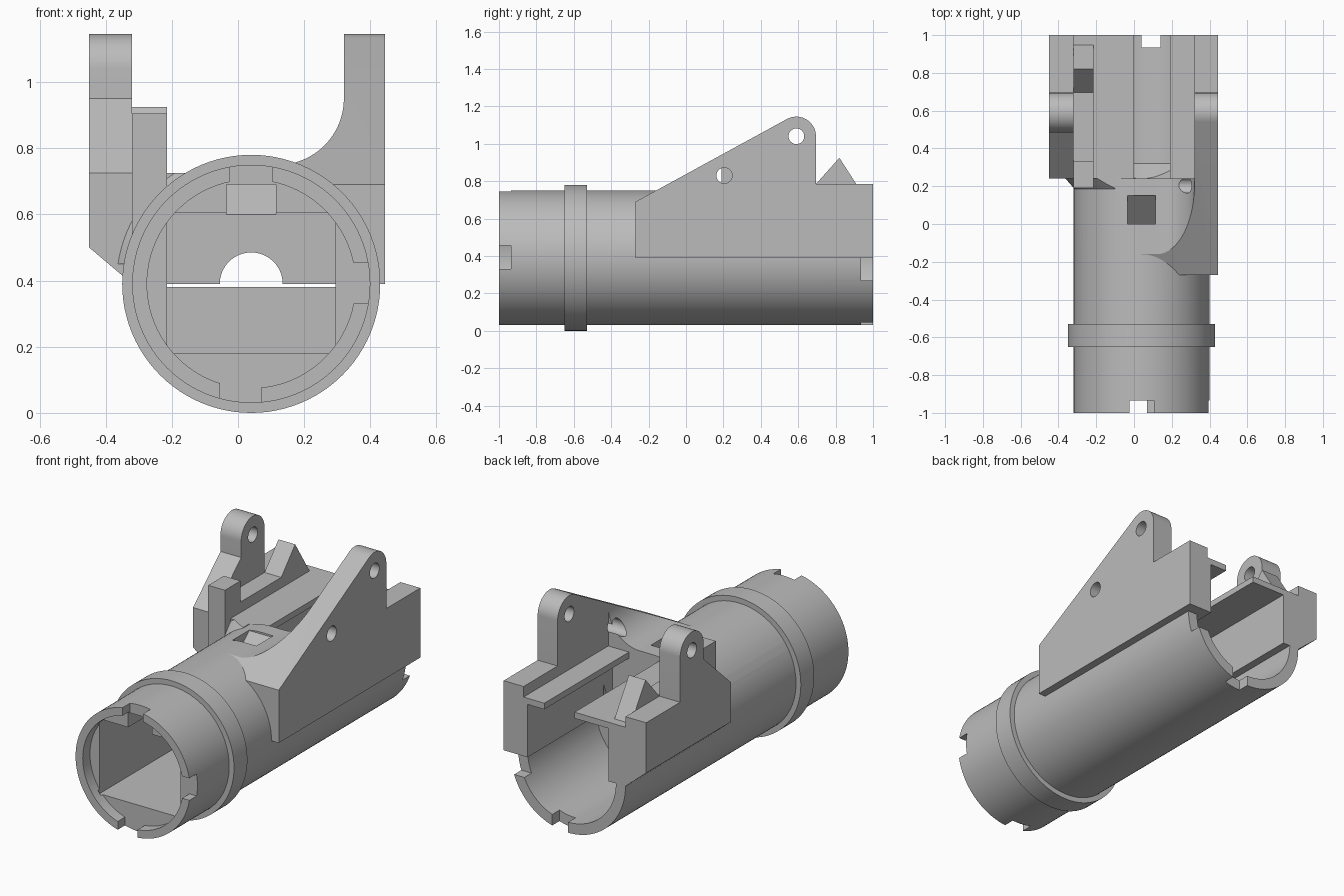
import bpy, bmesh, math
from mathutils import Vector

if "Cube" in bpy.data.objects:
    bpy.data.objects.remove(bpy.data.objects["Cube"], do_unlink=True)

CX, CZ = 0.04, 0.39   # tube axis

grey = bpy.data.materials.new("plain_grey")
grey.use_nodes = True
COLOUR = (0.5, 0.5, 0.5, 1)
grey.diffuse_color = COLOUR
for node in grey.node_tree.nodes:
    if node.type == "BSDF_PRINCIPLED":
        node.inputs["Base Color"].default_value = COLOUR


def prism(name, pts, axis, a, b, end_scale=None):
    """Extrude a profile along x (points are y, z) or y (points are x, z)."""
    bm = bmesh.new()

    def place(p, t):
        return (t, p[0], p[1]) if axis == "x" else (p[0], t, p[1])

    far = pts
    if end_scale:
        far = [(CX + (u - CX) * end_scale, CZ + (v - CZ) * end_scale) for u, v in pts]
    lo = [bm.verts.new(place(p, a)) for p in pts]
    hi = [bm.verts.new(place(p, b)) for p in far]
    bm.faces.new(lo)
    bm.faces.new(hi[::-1])
    n = len(pts)
    for i in range(n):
        j = (i + 1) % n
        bm.faces.new((lo[j], lo[i], hi[i], hi[j]))
    bmesh.ops.recalc_face_normals(bm, faces=bm.faces)
    me = bpy.data.meshes.new(name)
    bm.to_mesh(me)
    bm.free()
    me.materials.append(grey)
    ob = bpy.data.objects.new(name, me)
    bpy.context.scene.collection.objects.link(ob)
    return ob


def arc(cu, cv, r, start=0, end=360, n=96):
    count = n if end - start == 360 else n + 1
    return [(cu + r * math.cos(math.radians(start + (end - start) * i / n)),
             cv + r * math.sin(math.radians(start + (end - start) * i / n)))
            for i in range(count)]


def rod(name, r, a, b, end_scale=None):
    return prism(name, arc(CX, CZ, r), "y", a, b, end_scale)


def box(name, x0, x1, y0, y1, z0, z1):
    return prism(name, [(x0, z0), (x1, z0), (x1, z1), (x0, z1)], "y", y0, y1)


def combine(target, op, *others):
    for other in others:
        mod = target.modifiers.new("bool", "BOOLEAN")
        mod.operation = op
        mod.solver = "EXACT"
        mod.object = other
        bpy.context.view_layer.objects.active = target
        bpy.ops.object.modifier_apply(modifier=mod.name)
        bpy.data.objects.remove(other, do_unlink=True)


# Tube with collar
body = rod("receiver_body", 0.36, -1, 1)
collar = rod("collar", 0.39, -0.65, -0.53)

# Tall side plate, filleted down onto the tube
plate = prism("tall_plate",
              [(1, CZ), (1, 0.785), (0.695, 0.785)]
              + arc(0.59, 1.04, 0.105, 0, 118, 24)
              + [(-0.27, 0.69), (-0.27, CZ)], "x", CX, 0.445)
fillet = prism("fillet_cutter", arc(0.12, 0.95, 0.2, -90, 0, 32)
               + [(0.32, 1.3), (-0.1, 1.3), (-0.1, 0.75)], "y", -0.4, 0.3)
combine(plate, "DIFFERENCE", fillet)

# Low shelf block, and the flare where it meets the tube
shelf = prism("shelf_block",
              [(-0.45, 0.5), (-0.32, CZ), (0, CZ), (0, 0.725), (-0.45, 0.725)],
              "y", 0.24, 1)
flare = rod("flare", 0.355, 0.18, 0.245, 1.16)
combine(flare, "INTERSECT", box("flare_limit", -0.45, -0.1, 0.1, 0.3, 0.45, 0.725))
combine(body, "UNION", collar, plate, shelf, flare)

# Flat top of the rear section
combine(body, "DIFFERENCE", box("top_cutter", -0.32, 0.32, 0.24, 1.1, 0.725, 1.3))

# Short lug, and the rail with its post and wedge
lug = prism("short_lug",
            [(0.24, 0.6), (1, 0.6), (1, 0.785), (0.695, 0.785)]
            + arc(0.59, 1.04, 0.105, 0, 180, 32)
            + [(0.485, 0.95), (0.24, 0.725)], "x", -0.45, -0.32)
rail = prism("rail_with_wedge",
             [(0.19, 0.5), (0.33, 0.5), (0.33, 0.7), (0.965, 0.7), (0.82, 0.925),
              (0.695, 0.785), (0.33, 0.785), (0.33, 0.905), (0.19, 0.905)],
             "x", -0.32, -0.215)
combine(body, "UNION", lug, rail)

# Front recess and rectangular chamber, with the keyway and sloped window
front_cuts = [
    rod("recess_cutter", 0.315, -1.1, -0.935),
    box("chamber_cutter", -0.215, 0.295, -0.95, 0, 0.18, 0.605),
    box("low_chamber_cutter", -0.215, 0.295, -0.1, 0.32, 0.18, CZ),
    prism("keyway_cutter", [(-0.95, 0.5), (-0.95, 0.69), (0, 0.69), (0, 0.9),
                            (0.15, 0.9), (0.15, 0.74), (0, 0.6), (-0.01, 0.5)],
          "x", -0.035, 0.115),
    rod("arch_cutter", 0.095, -0.1, 0.3),
]
# Open rear trough
rear_cuts = [
    rod("cone_cutter", 0.21, 0.24, 0.32, 0.3 / 0.21),
    box("trough_cutter", -0.215, 0.295, 0.24, 1.1, CZ - 0.01, 0.69),
    box("opening_cutter", 0, 0.19, 0.24, 1.1, 0.6, 0.9),
]
# Lower half bore only, so the upper walls stay flat
rear_cuts.append(prism("bore_cutter", arc(CX, CZ, 0.3, 180, 360.01, 64),
                       "y", 0.32, 1.1))
# Bayonet notches at both ends
notches = [
    box("notch_top", -0.025, 0.105, -1.1, -0.935, 0.65, 0.8),
    box("notch_side", 0.3, 0.5, -1.1, -0.935, 0.33, 0.455),
    box("notch_bottom", -0.055, 0.07, -1.1, -0.935, -0.1, 0.12),
    box("rear_notch_side", 0.3, 0.5, 0.935, 1.1, 0.27, CZ),
    box("rear_notch_bottom", 0.04, 0.14, 0.935, 1.1, -0.1, 0.15),
]
# Pin holes
holes = [
    prism("pin_cutter", arc(0.59, 1.04, 0.042, n=32), "x", -0.6, 0.6),
    prism("side_pin_cutter", arc(0.205, 0.83, 0.042, n=32), "x", 0.1, 0.6),
]
combine(body, "DIFFERENCE", *front_cuts, *rear_cuts, *notches, *holes)

# Smooth curves, sharp edges
for o in bpy.context.selected_objects:
    o.select_set(False)
body.select_set(True)
bpy.context.view_layer.objects.active = body
bpy.ops.object.shade_smooth_by_angle(angle=math.radians(25))
